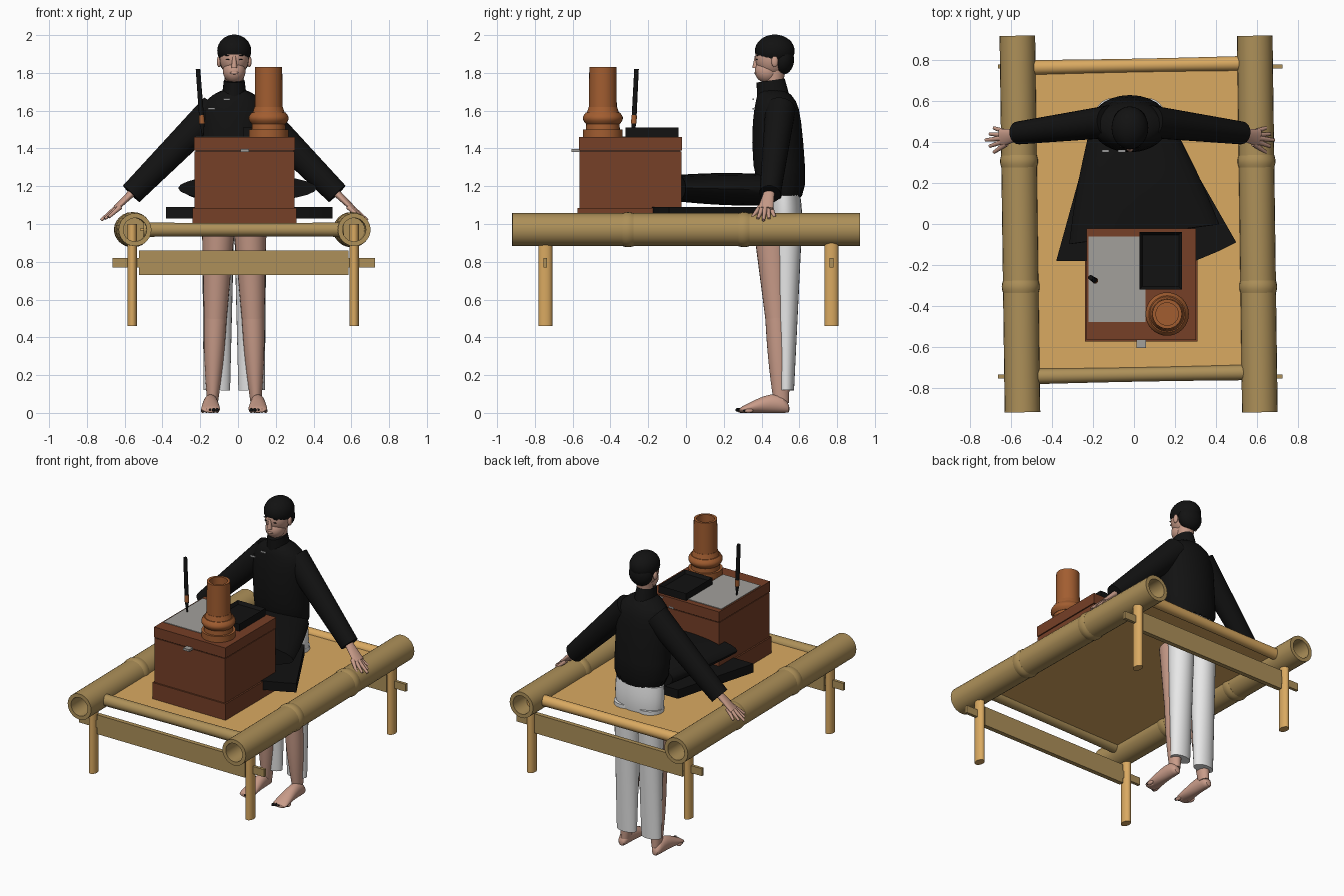
import bpy, bmesh, math
from mathutils import Vector, Matrix

if "Cube" in bpy.data.objects:
    bpy.data.objects.remove(bpy.data.objects["Cube"])


def material(name, *rgb):
    mat = bpy.data.materials.new(name)
    mat.use_nodes = True
    mat.diffuse_color = (*rgb, 1)
    mat.node_tree.nodes["Principled BSDF"].inputs["Base Color"].default_value = (*rgb, 1)
    return mat


bamboo = material("olive bamboo", .42, .28, .1)
tan_wood = material("tan wood", .7, .4, .12)
chest_wood = material("red brown wood", .18, .05, .02)
pot_wood = material("orange brown wood", .36, .11, .03)
black = material("black cloth", .006, .006, .006)
skin = material("skin", .58, .33, .25)
white = material("white cloth", .8, .8, .8)
grey = material("grey paper", .36, .35, .33)

RIGHT_AXIS, FRONT_AXIS, UP_AXIS = Matrix.Identity(3)
MID = -.02  # the figure's line of symmetry


def finish(name, bm, mat, rounded=False):
    bmesh.ops.recalc_face_normals(bm, faces=bm.faces)
    mesh = bpy.data.meshes.new(name)
    bm.to_mesh(mesh)
    bm.free()
    mesh.materials.append(mat)
    obj = bpy.data.objects.new(name, mesh)
    bpy.context.collection.objects.link(obj)
    bpy.ops.object.select_all(action='DESELECT')
    obj.select_set(True)
    bpy.context.view_layer.objects.active = obj
    bpy.ops.object.shade_smooth_by_angle(angle=math.radians(40))
    if rounded:
        obj.modifiers.new("rounding", 'SUBSURF')


def loft(name, mat, centres, radii, facing, closed=False, rounded=False, sides=24):
    """Skin elliptical rings; each radius is a (width, depth) pair."""
    normal = Vector(facing).normalized()
    if abs(normal.z) > .9:
        across = (RIGHT_AXIS - normal * normal.x).normalized()
    else:
        across = normal.cross(UP_AXIS).normalized()
    deep = normal.cross(across)
    angles = [math.tau * i / sides for i in range(sides)]
    bm = bmesh.new()
    rings = [[bm.verts.new(Vector(centre) + across * width * math.cos(a) + deep * depth * math.sin(a))
              for a in angles] for centre, (width, depth) in zip(centres, radii)]
    pairs = list(zip(rings, rings[1:]))
    if closed:
        pairs.append((rings[-1], rings[0]))
    else:
        bm.faces.new(rings[0])
        bm.faces.new(rings[-1])
    for one, two in pairs:
        for i in range(sides):
            j = (i + 1) % sides
            bm.faces.new((one[i], one[j], two[j], two[i]))
    finish(name, bm, mat, rounded)


def taper(name, mat, start, end, first, last, bulge=0, wall=0, sides=24):
    """Straight limb or turning; radii are numbers or (width, depth); wall makes it a pipe."""
    start, end = Vector(start), Vector(end)
    first, last = (Vector(r if isinstance(r, tuple) else (r, r)) for r in (first, last))
    swell = Vector((bulge, bulge))
    steps = [i / 8 for i in range(9)]
    centres = [start.lerp(end, t) for t in steps]
    radii = [first.lerp(last, t) + swell * math.sin(math.pi * t) for t in steps]
    if wall:
        inset = Vector((wall, wall))
        radii += [r - inset for r in reversed(radii)]
        centres += centres[::-1]
    loft(name, mat, centres, radii, end - start, closed=wall > 0, sides=sides)


def ball(name, mat, centre, radii):
    bm = bmesh.new()
    bmesh.ops.create_uvsphere(bm, u_segments=24, v_segments=16, radius=1)
    bmesh.ops.scale(bm, vec=radii, verts=bm.verts)
    bmesh.ops.translate(bm, vec=centre, verts=bm.verts)
    finish(name, bm, mat)


def box(name, mat, centre, size, recess=0):
    bm = bmesh.new()
    bmesh.ops.create_cube(bm, size=1)
    bmesh.ops.scale(bm, vec=size, verts=bm.verts)
    bmesh.ops.translate(bm, vec=centre, verts=bm.verts)
    if recess:
        top = max(bm.faces, key=lambda face: face.calc_center_median().z)
        bmesh.ops.inset_region(bm, faces=[top], thickness=recess)
        bmesh.ops.translate(bm, verts=top.verts, vec=(0, 0, -recess))
    finish(name, bm, mat)


def prism(name, mat, outline, bottom, height):
    bm = bmesh.new()
    base = bm.faces.new([bm.verts.new((x, y, bottom)) for x, y in outline])
    made = bmesh.ops.extrude_face_region(bm, geom=[base])["geom"]
    bmesh.ops.translate(bm, vec=(0, 0, height),
                        verts=[v for v in made if isinstance(v, bmesh.types.BMVert)])
    finish(name, bm, mat)


# Bed: hollow rails with swollen joints, cross poles, sheet, legs and tenoned planks
deck, rail_end, rail_radius = .97, .92, .087
for side, front_x, back_x in (("right", -.545, -.57), ("left", .615, .59)):
    front, back = Vector((front_x, -rail_end, deck)), Vector((back_x, rail_end, deck))
    taper(side + "_rail", bamboo, front, back, rail_radius, rail_radius, wall=.025)
    for label, along in (("front", 1 / 3), ("back", 2 / 3)):
        middle, half = front.lerp(back, along), FRONT_AXIS * .03
        taper(f"{side}_rail_{label}_joint", bamboo, middle - half, middle + half,
              rail_radius, rail_radius, bulge=.006)
taper("front_pole", bamboo, (-.5, -.745, deck), (.56, -.725, deck), .038, .038, bulge=-.003)
taper("back_pole", tan_wood, (-.5, .765, deck), (.54, .785, deck), .036, .036, bulge=-.003)
box("bed_sheet", tan_wood, (.02, .015, deck), (1.08, 1.52, .01))
for end, y in (("front", -.745), ("back", .77)):
    for side, x in (("right", -.56), ("left", .615)):
        taper(f"{end}_{side}_leg", tan_wood, (x, y, .46), (x, y, 1), (.026, .037), (.026, .037))
    box(end + "_plank", bamboo, (.03, y, .795), (1.11, .03, .13))
    box(end + "_plank_tenon", bamboo, (.03, y, .795), (1.39, .02, .05))

# Writing chest: slabs that share one footprint
chest_x, chest_y, chest_top, lid_seam = .035, -.295, 1.46, 1.39


def chest_slab(name, mat, bottom, top, margin):
    box(name, mat, (chest_x, chest_y, (bottom + top) / 2),
        (.53 + margin, .54 + margin, top - bottom))


chest_slab("chest_body", chest_wood, deck, lid_seam - .005, 0)
chest_slab("chest_seam", black, lid_seam - .01, lid_seam + .01, -.01)
chest_slab("chest_lid", chest_wood, lid_seam, chest_top, .005)
chest_slab("chest_base", chest_wood, deck, 1.085, .02)
box("chest_clasp", grey, (chest_x, -.58, lid_seam), (.045, .05, .015))
box("paper", grey, (-.083, -.27, chest_top), (.28, .42, .008))
box("ink_stone", black, (.13, -.18, chest_top + .025), (.207, .28, .05), recess=.02)


# Turned brush pot
def pot_ring(name, bottom, top, lower, upper, **shape):
    place = Vector((.162, -.44, chest_top))
    taper(name, pot_wood, place + UP_AXIS * bottom, place + UP_AXIS * top,
          lower, upper, sides=32, **shape)


pot_ring("pot_foot", 0, .04, .105, .105)
pot_ring("pot_waist", .04, .12, .09, .085)
pot_ring("pot_bead", .07, .13, .09, .09, bulge=.016)
pot_ring("pot_neck", .12, .16, .088, .075)
pot_ring("pot_barrel", .1, .37, .074, .072, wall=.017)

# Writing brush
tip, top = Vector((-.185, -.28, chest_top)), Vector((-.212, -.262, 1.82))
taper("brush_tip", black, tip, tip.lerp(top, .2), .003, .013)
taper("brush_collar", pot_wood, tip.lerp(top, .2), tip.lerp(top, .32), .015, .014)
taper("brush_handle", black, tip.lerp(top, .32), top, .013, .012)

# Jacket, collar and front lap
loft("jacket", black,
     [(MID, y, z) for y, z in ((.52, 1.1), (.49, 1.3), (.48, 1.57), (.48, 1.65), (.455, 1.72))],
     [(.2, .115), (.185, .145), (.19, .13), (.17, .11), (.06, .075)], UP_AXIS, rounded=True)
taper("collar", black, (MID, .46, 1.68), (MID, .448, 1.76), (.065, .085), (.055, .075))
taper("lap_cloth", black, (MID, .48, 1.18), (.05, -.05, 1.19), (.2, .08), (.37, .07), bulge=.01)
prism("lap_hem", black, [(-.22, .4), (-.38, -.18), (.3, -.18), (.42, -.13), (.5, -.09), (.22, .4)],
      bottom=1.03, height=.06)
for label, offset, height in (("upper", -.04, 1.66), ("lower", -.12, 1.61)):
    box(label + "_button", white, (MID + offset, .357, height), (.035, .008, .008))

# Head, hair and face
taper("neck", skin, (MID, .46, 1.7), (MID, .475, 1.84), .046, .055)
ball("skull", skin, (MID, .458, 1.88), (.078, .092, .1))
ball("jaw", skin, (MID, .43, 1.81), (.06, .066, .064))
ball("hair_crown", black, (MID, .47, 1.917), (.09, .105, .086))
ball("hair_back", black, (MID, .51, 1.87), (.08, .062, .08))
taper("nose", skin, (MID, .367, 1.825), (MID, .372, 1.89), .016, .008, sides=12)
ball("lips", skin, (MID, .37, 1.8), (.022, .008, .008))

for sign, side in ((-1, "right"), (1, "left")):
    def at(outward, y, z):
        return Vector((MID + sign * outward, y, z))

    # Ear, brow and eye
    ball(side + "_ear", skin, at(.08, .47, 1.86), (.012, .018, .03))
    ball(side + "_brow", black, at(.034, .378, 1.893), (.018, .006, .003))
    ball(side + "_eye", black, at(.034, .375, 1.87), (.012, .005, .003))

    # Sleeve, palm and spread fingers
    taper(side + "_sleeve", black, at(.1, .5, 1.61), at(.545, .445, 1.16), (.08, .085), (.056, .062))
    taper(side + "_palm", skin, at(.52, .445, 1.185), at(.63, .42, 1.08), (.026, .022), (.042, .014))
    for i in range(5):
        shortness = abs(i - 2)
        root = at(.62 - shortness * .008, .392 + i * .014, 1.09)
        point = at(.705 - shortness * .02, .35 + i * .03, 1.02 + shortness * .008)
        taper(f"{side}_finger_{i}", skin, root, point, .014, .008, sides=12)

    # Bare leg and foot
    knee, ankle = at(.1, .48, .5), at(.115, .505, .05)
    taper(side + "_thigh", skin, at(.085, .455, .94), knee, (.085, .092), .06)
    taper(side + "_knee", skin, knee, knee - UP_AXIS * .03, .06, .058)
    taper(side + "_shin", skin, knee, ankle, .06, (.028, .04), bulge=.006)
    foot = [(.55, .02, .018), (.52, .036, .045), (.45, .038, .053),
            (.37, .046, .036), (.3, .053, .018), (.28, .045, .012)]
    loft(side + "_foot", skin, [at(.125, y, high) for y, wide, high in foot],
         [(wide, high) for y, wide, high in foot], FRONT_AXIS, rounded=True)

    # Toes and dark nails
    for i in range(5):
        toe = at(.09 + i * .019, .275 + i * .009, .012)
        ball(f"{side}_toe_{i}", skin, toe + FRONT_AXIS * .02, (.011, .025, .012))
        ball(f"{side}_toenail_{i}", black, toe + UP_AXIS * .004, (.009, .014, .01))

    # Trouser leg, set behind the bare leg
    taper(side + "_trouser_leg", white, at(.085, .53, 1), at(.092, .53, .12), .085, (.07, .042))
taper("trouser_seat", white, (MID, .53, .9), (MID, .52, 1.15), (.15, .07), (.17, .085), bulge=.012)
